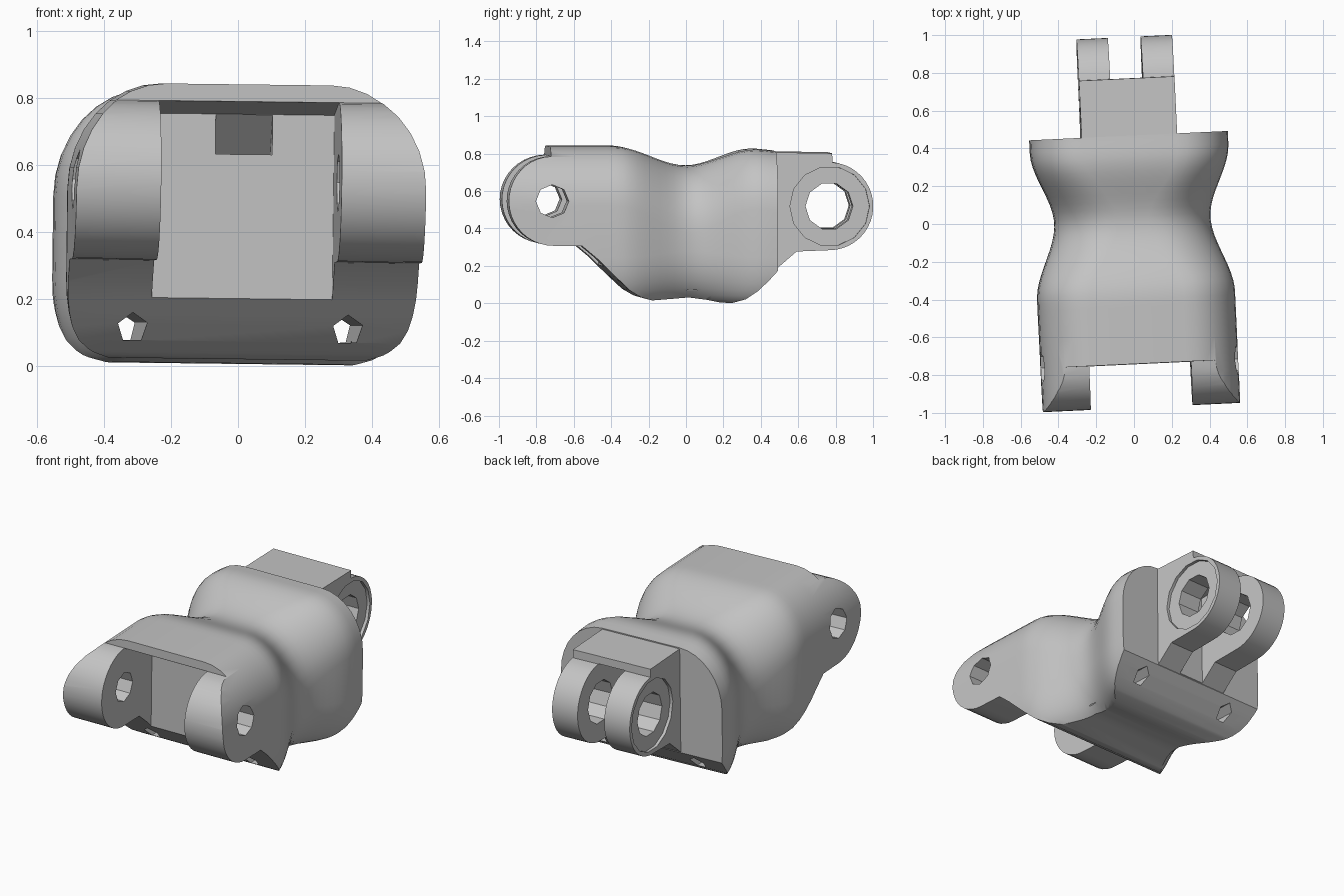
import bpy
import bmesh
from math import cos, sin, pi, radians

old = bpy.data.objects.get("Cube")
if old:
    bpy.data.objects.remove(old, do_unlink=True)

grey = bpy.data.materials.new("light grey")
grey.use_nodes = True
grey.diffuse_color = (0.55, 0.55, 0.55, 1)
grey.node_tree.nodes["Principled BSDF"].inputs["Base Color"].default_value = (0.55, 0.55, 0.55, 1)


def loft(name, rings):
    """Skin a list of equal closed rings and cap both ends."""
    bm = bmesh.new()
    loops = [[bm.verts.new(p) for p in ring] for ring in rings]
    for a, b in zip(loops, loops[1:]):
        for i in range(len(a)):
            j = (i + 1) % len(a)
            bm.faces.new((a[i], a[j], b[j], b[i]))
    bm.faces.new(loops[0])
    bm.faces.new(loops[-1])
    bmesh.ops.recalc_face_normals(bm, faces=bm.faces)
    mesh = bpy.data.meshes.new(name)
    bm.to_mesh(mesh)
    bm.free()
    mesh.materials.append(grey)
    ob = bpy.data.objects.new(name, mesh)
    bpy.context.collection.objects.link(ob)
    return ob


def prism(name, outline, x0, x1):
    """Extrude a (y, z) outline sideways."""
    return loft(name, [[(x, y, z) for y, z in outline] for x in (x0, x1)])


def arc(y, z, r, start, end, n):
    steps = [radians(start + (end - start) * i / n) for i in range(n + 1)]
    return [(y + r * cos(a), z + r * sin(a)) for a in steps]


def circle(y, z, r, n, turn=0):
    return arc(y, z, r, turn, turn + 360 - 360 / n, n - 1)


def combine(target, tool, operation):
    mod = target.modifiers.new(operation, "BOOLEAN")
    mod.operation = operation
    mod.solver = "EXACT"
    mod.object = tool
    bpy.context.view_layer.objects.active = target
    bpy.ops.object.modifier_apply(modifier=mod.name)
    bpy.data.objects.remove(tool, do_unlink=True)


def ease(y, keys):
    """Smooth interpolation between (y, value) keys."""
    if y <= keys[0][0]:
        return keys[0][1]
    for (a, va), (b, vb) in zip(keys, keys[1:]):
        if y <= b:
            t = (y - a) / (b - a)
            return va + (vb - va) * t * t * (3 - 2 * t)
    return keys[-1][1]


WIDTH = [(-0.38, 0.523), (0.02, 0.413), (0.4, 0.525)]
TOP = [(-0.4, 0.839), (0.0, 0.735), (0.36, 0.823), (0.5, 0.812)]
WAIST = [(-0.34, 0), (0.0, 1), (0.34, 0)]


def section(y):
    """Rounded cross-section, with softer corners at the waist."""
    w, top, soft = ease(y, WIDTH), ease(y, TOP), ease(y, WAIST)
    tx, tz = 0.275 + 0.06 * soft, 0.315 + 0.04 * soft
    bx, bz = 0.115 + 0.08 * soft, 0.25 + 0.03 * soft
    corners = [(1, 1, tx, tz, 0), (-1, 1, tx, tz, 90),
               (-1, -1, bx, bz, 180), (1, -1, bx, bz, 270)]
    ring = []
    for sx, sz, rx, rz, start in corners:
        cx = sx * (w - rx)
        cz = top - rz if sz > 0 else rz
        for i in range(9):
            a = radians(start + 90 * i / 8)
            ring.append((cx + rx * cos(a), y, cz + rz * sin(a)))
    return ring


# Waisted shell
stations = [-1.1, -0.8, -0.6] + [-0.44 + 0.04 * i for i in range(23)] + [0.5]
body = loft("finger_link", [section(y) for y in stations])

# Side outline with round front knuckle and sloping underside
underside = [(-0.58, 0.31), (-0.5, 0.243), (-0.4, 0.145), (-0.32, 0.07),
             (-0.26, 0.035), (-0.2, 0.018), (-0.1, 0.025), (0.0, 0.033),
             (0.1, 0.02), (0.17, 0.006), (0.23, 0.004), (0.3, 0.025),
             (0.36, 0.067), (0.42, 0.125), (0.468, 0.178)]
outline = [(0.468, 0.95), (-0.74, 0.95)]
outline += arc(-0.735, 0.55, 0.238, 91.5, 270, 20) + underside
combine(body, prism("outline_helper", outline, -0.8, 0.8), "INTERSECT")

# Rear tongue with round knuckle
tongue = [(0.4, 0.809), (0.77, 0.803)]
tongue += arc(0.755, 0.52, 0.235, 86, -90, 20)
tongue += [(0.58, 0.278), (0.463, 0.177), (0.4, 0.177)]
combine(body, prism("tongue_helper", tongue, -0.253, 0.253), "UNION")

# Openings between the front lugs and between the rear lugs
front_gap = [(-1.2, -0.1), (-0.455, -0.1), (-0.455, 0.75), (-0.745, 0.788), (-1.2, 0.79)]
combine(body, prism("front_gap", front_gap, -0.27, 0.27), "DIFFERENCE")
rear_gap = [(1.2, 0.1), (0.472, 0.1), (0.472, 0.74), (0.775, 0.757), (1.2, 0.76)]
combine(body, prism("rear_gap", rear_gap, -0.087, 0.087), "DIFFERENCE")

# Sloping cable slot in the front wall
slot = [(-0.5, 0.749), (-0.455, 0.749), (-0.25, 0.54), (-0.25, 0.42), (-0.455, 0.63), (-0.5, 0.63)]
combine(body, prism("cable_slot", slot, -0.085, 0.085), "DIFFERENCE")

# Pivot holes and shallow rear bearing recesses
combine(body, prism("front_pivot", circle(-0.74, 0.55, 0.088, 8), -0.8, 0.8), "DIFFERENCE")
combine(body, prism("rear_pivot", circle(0.755, 0.52, 0.127, 10), -0.4, 0.4), "DIFFERENCE")
for side in (-1, 1):
    recess = prism("recess", circle(0.757, 0.52, 0.213, 14), side * 0.235, side * 0.3)
    combine(body, recess, "DIFFERENCE")

# Lengthwise cable holes through the base
for x in (-0.322, 0.322):
    ring = circle(x, 0.108, 0.046, 5, 20)
    hole = loft("cable_hole", [[(px, y, pz) for px, pz in ring] for y in (-0.7, 0.7)])
    combine(body, hole, "DIFFERENCE")

# Shading and slight resting tilt
bpy.ops.object.select_all(action="DESELECT")
body.select_set(True)
bpy.context.view_layer.objects.active = body
bpy.ops.object.shade_smooth_by_angle(angle=radians(32))
body.rotation_euler = (0, radians(0.7), radians(2.7))
body.location = (-0.012, 0, 0.002)
